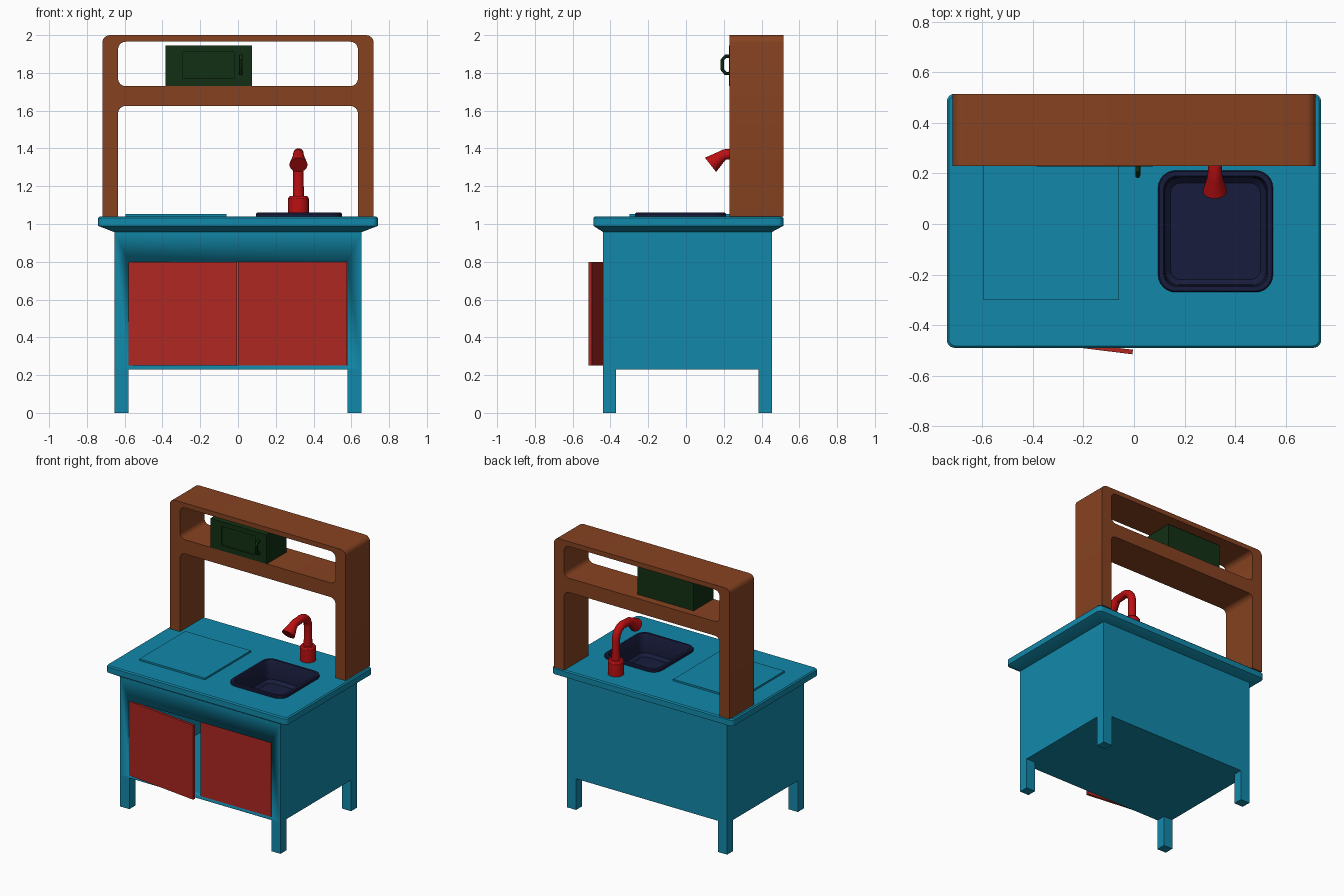
import bpy, bmesh
from math import sin, cos, pi, radians
from mathutils import Vector, Matrix

if "Cube" in bpy.data.objects:
    bpy.data.objects.remove(bpy.data.objects["Cube"])


def material(name, r, g, b):
    m = bpy.data.materials.new(name)
    m.diffuse_color = (r, g, b, 1)
    m.use_nodes = True
    m.node_tree.nodes["Principled BSDF"].inputs["Base Color"].default_value = m.diffuse_color
    return m


BLUE = material("blue paint", 0.006, 0.25, 0.40)
BROWN = material("brown wood", 0.24, 0.055, 0.015)
DOOR_RED = material("door red", 0.42, 0.02, 0.015)
TAP_RED = material("tap red", 0.50, 0.005, 0.006)
GREEN = material("dark green", 0.006, 0.03, 0.007)
NAVY = material("sink navy", 0.009, 0.012, 0.045)


def smooth(obj):
    bpy.ops.object.select_all(action='DESELECT')
    obj.select_set(True)
    bpy.context.view_layer.objects.active = obj
    bpy.ops.object.shade_smooth_by_angle(angle=radians(32))


def finish(name, bm, mat):
    bmesh.ops.remove_doubles(bm, verts=bm.verts, dist=1e-5)
    bmesh.ops.recalc_face_normals(bm, faces=bm.faces)
    me = bpy.data.meshes.new(name)
    bm.to_mesh(me)
    bm.free()
    me.materials.append(mat)
    obj = bpy.data.objects.new(name, me)
    bpy.context.collection.objects.link(obj)
    smooth(obj)
    return obj


def box(name, x0, x1, y0, y1, z0, z1, mat):
    bm = bmesh.new()
    m = Matrix.Translation(((x0 + x1) / 2, (y0 + y1) / 2, (z0 + z1) / 2))
    bmesh.ops.create_cube(bm, size=1, matrix=m @ Matrix.Diagonal((x1 - x0, y1 - y0, z1 - z0, 1)))
    return finish(name, bm, mat)


def rounded(points, radii, n=6):
    """Outline with each right-angled corner turned into an arc."""
    out = []
    for i, (p, r) in enumerate(zip(points, radii)):
        p = Vector(p)
        a = (Vector(points[i - 1]) - p).normalized()
        b = (Vector(points[(i + 1) % len(points)]) - p).normalized()
        for k in range(n + 1):
            t = k / n * pi / 2
            out.append(p + r * (a * (1 - sin(t)) + b * (1 - cos(t))))
    return out


def loft(name, rings, mat, cap0=True, cap1=True, along_y=False):
    """Skin rounded rectangles (u0, u1, v0, v1, radius, height)."""
    bm = bmesh.new()
    loops = []
    for u0, u1, v0, v1, r, w in rings:
        pts = rounded([(u0, v0), (u1, v0), (u1, v1), (u0, v1)], [r] * 4)
        loops.append([bm.verts.new((p.x, w, p.y) if along_y else (p.x, p.y, w)) for p in pts])
    for a, b in zip(loops, loops[1:]):
        for i in range(len(a)):
            bm.faces.new((a[i - 1], a[i], b[i], b[i - 1]))
    if cap0:
        bm.faces.new(loops[0])
    if cap1:
        bm.faces.new(loops[-1])
    return finish(name, bm, mat)


def tube(name, x, path, mat, n=20):
    """Round tube along (y, z, radius) points in the plane at x."""
    bm = bmesh.new()
    loops = []
    for i, (y, z, r) in enumerate(path):
        p, q = path[max(i - 1, 0)], path[min(i + 1, len(path) - 1)]
        t = Vector((0, q[0] - p[0], q[1] - p[1])).normalized()
        side = Vector((1, 0, 0))
        up = t.cross(side)
        c = Vector((x, y, z))
        loops.append([bm.verts.new(c + r * (side * cos(2 * pi * k / n) + up * sin(2 * pi * k / n)))
                      for k in range(n)])
    for a, b in zip(loops, loops[1:]):
        for i in range(n):
            bm.faces.new((a[i - 1], a[i], b[i], b[i - 1]))
    bm.faces.new(loops[0])
    bm.faces.new(loops[-1])
    return finish(name, bm, mat)


# Hollow cabinet with a door opening cut in the front
outer, inner = (-0.655, 0.655, -0.44, 0.455, 0), (-0.58, 0.58, -0.40, 0.415, 0)
cabinet = loft("cabinet", [(*outer, 0.23), (*outer, 0.96), (*inner, 0.96), (*inner, 0.25)], BLUE)
cutter = box("door_opening_cutter", -0.58, 0.58, -0.6, -0.3, 0.2501, 0.80, BLUE)
cutter.hide_render = True
mod = cabinet.modifiers.new("opening", 'BOOLEAN')
mod.operation, mod.solver, mod.object = 'DIFFERENCE', 'EXACT', cutter
bpy.context.view_layer.objects.active = cabinet
bpy.ops.object.modifier_apply(modifier="opening")
bpy.data.objects.remove(cutter)

# Legs
for sx, side in ((-1, "left"), (1, "right")):
    for y, end in ((-0.44, "front"), (0.385, "back")):
        xs = sorted((sx * 0.58, sx * 0.655))
        box(f"{end}_{side}_leg", *xs, y, y + 0.07, 0, 0.23, BLUE)

# Doors: the left one stands ajar on its hinge
box("right_door", 0.0, 0.578, -0.44, -0.42, 0.252, 0.80, DOOR_RED)
door = box("left_door", 0, 0.578, 0, 0.018, 0.252, 0.80, DOOR_RED)
door.location = (-0.58, -0.445, 0)
door.rotation_euler.z = -radians(7)

# Countertop with sloped underside and a hole for the sink
hole = (0.115, 0.53, -0.25, 0.195, 0.055)
loft("countertop", [
    (*hole, 0.955), (-0.65, 0.65, -0.435, 0.45, 0.01, 0.955),
    (-0.74, 0.74, -0.49, 0.515, 0.03, 0.99), (-0.74, 0.74, -0.49, 0.515, 0.03, 1.032),
    (-0.732, 0.732, -0.482, 0.507, 0.025, 1.04), (*hole, 1.04), (*hole, 0.955)],
    BLUE, False, False)

# Stove panel
box("stove_panel", -0.595, -0.06, -0.30, 0.235, 1.04, 1.053, BLUE)

# Sink basin with raised rim
rim = (0.095, 0.55, -0.27, 0.212, 0.07)
loft("sink", [
    (0.135, 0.51, -0.23, 0.175, 0.05, 0.885), (*hole, 0.92), (*hole, 1.04),
    (*rim, 1.04), (*rim, 1.054), (0.1, 0.545, -0.265, 0.207, 0.065, 1.06),
    (0.117, 0.528, -0.248, 0.19, 0.052, 1.06), (0.122, 0.523, -0.243, 0.185, 0.05, 1.05),
    (0.125, 0.52, -0.24, 0.182, 0.05, 0.92), (0.145, 0.5, -0.22, 0.162, 0.04, 0.90)], NAVY)

# Tap: base, stem, curved neck and flared spout
arc = [(0.277 + 0.083 * cos(t), 1.29 + 0.083 * sin(t), 0.028)
       for t in (radians(a) for a in range(0, 106, 15))]
tube("tap", 0.32, [(0.36, 1.04, 0.055), (0.36, 1.135, 0.055), (0.36, 1.148, 0.046),
                   (0.36, 1.149, 0.03), (0.36, 1.2, 0.028)] + arc +
     [(0.205, 1.368, 0.028), (0.182, 1.354, 0.031), (0.13, 1.313, 0.048)], TAP_RED)


# Overhead frame: arched outline with one window, extruded in depth
def frame_outline(curve, pts):
    s = curve.splines.new('POLY')
    s.points.add(len(pts) - 1)
    for sp, p in zip(s.points, pts):
        sp.co = (p.x, p.y, 0, 1)
    s.use_cyclic_u = True


cu = bpy.data.curves.new("overhead_shelf_frame", 'CURVE')
cu.dimensions, cu.fill_mode, cu.extrude = '2D', 'BOTH', 0.1425
W, I, R = 0.718, 0.635, 0.04
legs = [(-W, 1.04), (-I, 1.04), (-I, 1.625), (I, 1.625), (I, 1.04), (W, 1.04), (W, 2.0), (-W, 2.0)]
frame_outline(cu, rounded(legs, [1e-4, 1e-4, R, R, 1e-4, 1e-4, R, R]))
frame_outline(cu, rounded([(-I, 1.73), (I, 1.73), (I, 1.965), (-I, 1.965)], [R] * 4))
cu.materials.append(BROWN)
frame = bpy.data.objects.new("overhead_shelf_frame", cu)
bpy.context.collection.objects.link(frame)
frame.location.y = 0.3725
frame.rotation_euler.x = pi / 2
bpy.ops.object.select_all(action='DESELECT')
frame.select_set(True)
bpy.context.view_layer.objects.active = frame
bpy.ops.object.convert(target='MESH')
smooth(bpy.context.view_layer.objects.active)

# Microwave with recessed window and a loop handle
case, window = (-0.385, 0.075, 1.73, 1.945, 0), (-0.295, -0.02, 1.77, 1.91, 0)
loft("microwave", [(*case, 0.46), (*case, 0.228), (*window, 0.228), (*window, 0.236)],
     GREEN, along_y=True)
tube("microwave_handle", 0.015, [(y, z, 0.01) for y, z in (
    (0.23, 1.797), (0.21, 1.797), (0.192, 1.818), (0.192, 1.868), (0.21, 1.888), (0.23, 1.888))],
    GREEN, 10)
